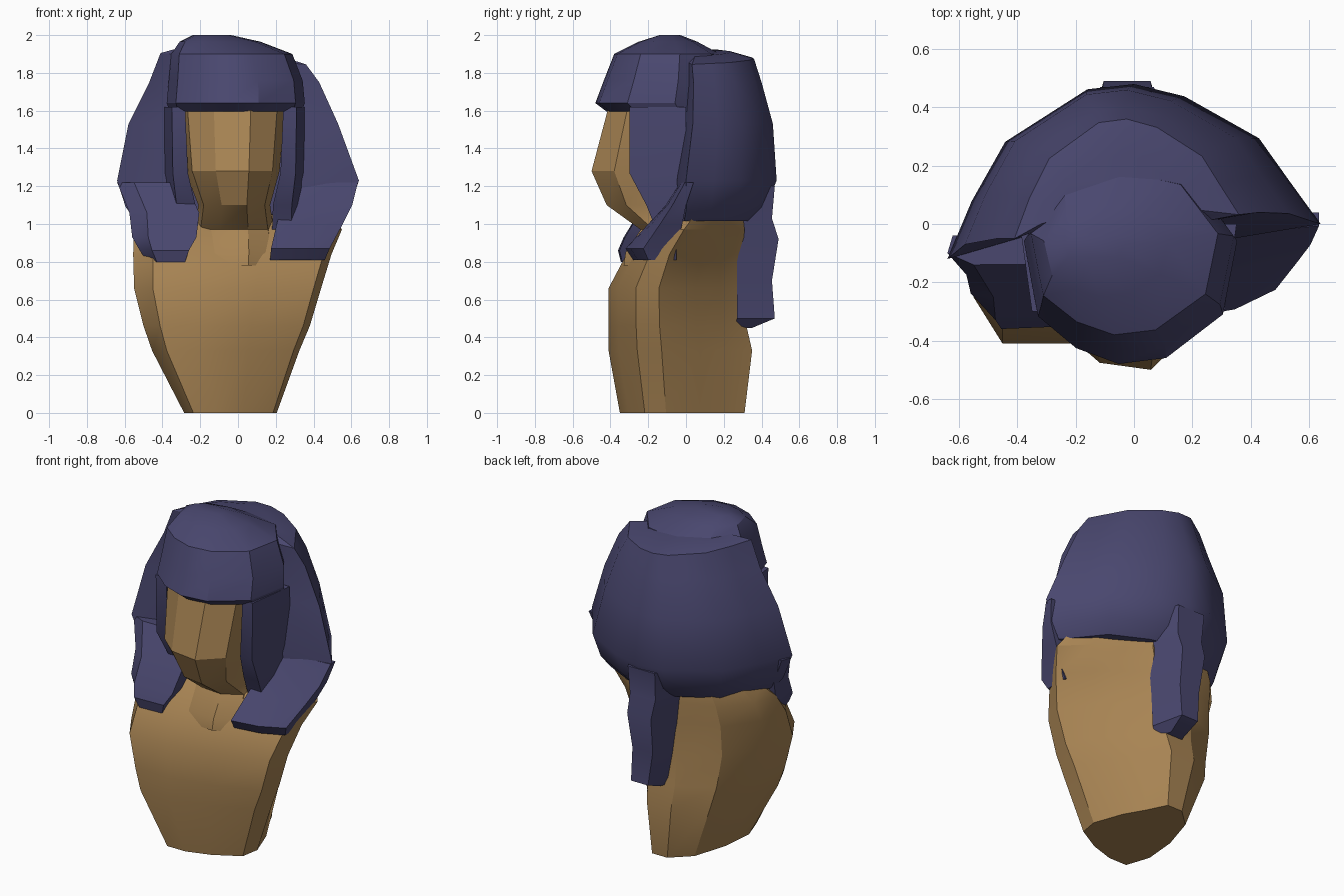
import bpy
import bmesh
import math

default_cube = bpy.data.objects.get("Cube")
if default_cube:
    bpy.data.objects.remove(default_cube, do_unlink=True)


def make_material(name, colour):
    material = bpy.data.materials.new(name)
    material.use_nodes = True
    material.diffuse_color = colour
    material.node_tree.nodes["Principled BSDF"].inputs["Base Color"].default_value = colour
    return material


skin = make_material("warm tan", (0.39, 0.23, 0.087, 1))
cloth = make_material("dusk blue", (0.067, 0.063, 0.158, 1))


def loft(name, outline, rings, material):
    """Stack a unit outline (x -1..1, y 0 front..1 back) through rings of
    (height, centre x, half width, front y, back y, optional sideways tilt)."""
    mesh = bmesh.new()
    loops = []
    for height, centre, half, front, back, *tilt in rings:
        slope = tilt[0] if tilt else 0
        loops.append([
            mesh.verts.new((centre + u * half, front + v * (back - front), height + slope * u))
            for u, v in outline
        ])
    count = len(outline)
    for lower, upper in zip(loops, loops[1:]):
        for i in range(count):
            j = (i + 1) % count
            mesh.faces.new((lower[i], lower[j], upper[j], upper[i]))
    mesh.faces.new(loops[0][::-1])
    mesh.faces.new(loops[-1])
    bmesh.ops.recalc_face_normals(mesh, faces=mesh.faces[:])
    data = bpy.data.meshes.new(name)
    mesh.to_mesh(data)
    mesh.free()
    data.materials.append(material)
    part = bpy.data.objects.new(name, data)
    bpy.context.collection.objects.link(part)
    bpy.ops.object.select_all(action="DESELECT")
    part.select_set(True)
    bpy.context.view_layer.objects.active = part
    bpy.ops.object.shade_smooth_by_angle(angle=math.radians(28))
    return part


# Cross-sections
torso_outline = [(-.8, 0), (-.3, 0), (.3, .07), (.92, .2), (1, .37), (.74, .64),
                 (.46, .82), (.22, 1), (-.2, 1), (-.66, .84), (-.93, .52), (-1, .22)]
face_outline = [(-1, .5), (-.85, .22), (-.35, .04), (.35, 0),
                (.85, .2), (1, .5), (1, 1), (-1, 1)]
cap_outline = [(-1, .36), (-.95, .24), (-.55, .08), (-.1, 0), (.4, .03), (1, .25),
               (1.15, .62), (.7, .92), (0, 1), (-.7, .92), (-1.1, .62)]
hood_outline = [(-1, 0), (-.87, .33), (-.69, .67), (-.25, .97), (0, 1), (.27, .93),
                (.67, .69), (.83, .45), (1, .2), (.55, .12), (-.55, .14)]
flap_outline = [(-1, 0), (1, 0), (2.2, 1), (-1, 1)]
left_lappet_outline = [(-1, 0), (.1, .1), (1, .35), (1, 1), (-1, 1)]
right_lappet_outline = [(-1, .4), (-.5, 0), (1, .03), (1, 1), (-.9, 1)]
tail_outline = [(-1, 0), (1, 0), (.55, 1), (-.6, 1)]

# Body, with a flat strip down the back
loft("torso", torso_outline, [
    (0, -.04, .245, -.35, .31),
    (.33, -.065, .39, -.41, .35),
    (.46, -.06, .44, -.41, .32),
    (.66, -.055, .495, -.41, .31),
    (.84, -.03, .525, -.315, .3),
    (.97, 0, .55, -.2, .31),
    (1.05, 0, .5, -.1, .3),
], skin)

# Neck and face
loft("face_and_neck", face_outline, [
    (.78, -.04, .27, -.33, .1),
    (.85, -.03, .25, -.32, .1),
    (.97, -.02, .21, -.24, .1),
    (1.1, -.02, .19, -.42, .1),
    (1.28, -.03, .25, -.5, .1),
    (1.62, -.03, .28, -.41, .1),
], skin)

# Headdress crown, turned under at the brow
loft("headdress_cap", cap_outline, [
    (1.595, -.02, .31, -.42, .2),
    (1.64, -.02, .325, -.48, .2),
    (1.76, -.02, .315, -.435, .2),
    (1.9, -.04, .285, -.38, .18),
    (1.965, -.1, .19, -.25, .06),
    (2, -.14, .09, -.14, -.03),
], cloth)

# Wide hood behind the head, tucked in at the shoulders
loft("headdress_hood", hood_outline, [
    (1.015, 0, .54, -.1, .35),
    (1.09, 0, .595, -.1, .42),
    (1.23, 0, .64, -.12, .48),
    (1.53, -.025, .555, -.07, .46),
    (1.75, -.02, .45, -.05, .4),
    (1.875, -.025, .385, -.05, .36, -.03),
    (1.91, -.05, .27, 0, .24, -.02),
], cloth)

# Cloth framing each side of the face
for side, label in ((1, "left"), (-1, "right")):
    shift = -.02
    loft(label + "_face_flap", flap_outline, [
        (.95, side * .25 + shift, side * .05, -.15, 0),
        (1.1, side * .255 + shift, side * .05, -.21, 0),
        (1.27, side * .285 + shift, side * .04, -.3, 0),
        (1.62, side * .295 + shift, side * .035, -.3, 0),
    ], cloth)

# Front lappets resting on the shoulders
loft("left_lappet", left_lappet_outline, [
    (.81, .315, .145, -.28, -.05),
    (.87, .33, .155, -.32, -.05),
    (1, .38, .175, -.2, -.02),
    (1.1, .42, .185, -.11, 0),
    (1.22, .46, .175, -.03, .04),
], cloth)
loft("right_lappet", right_lappet_outline, [
    (.8, -.38, .1, -.345, -.1),
    (.86, -.39, .13, -.36, -.1),
    (.93, -.39, .17, -.33, -.1),
    (1.06, -.39, .185, -.25, -.06),
    (1.22, -.46, .18, -.14, -.04),
], cloth)

# Gathered tail down the back
loft("headdress_tail", tail_outline, [
    (.45, -.02, .08, .26, .35),
    (.5, -.01, .1, .27, .47),
    (.7, -.02, .12, .27, .455),
    (.92, -.02, .14, .27, .49),
    (1.03, -.02, .15, .27, .455),
    (1.2, -.02, .16, .27, .47),
], cloth)
